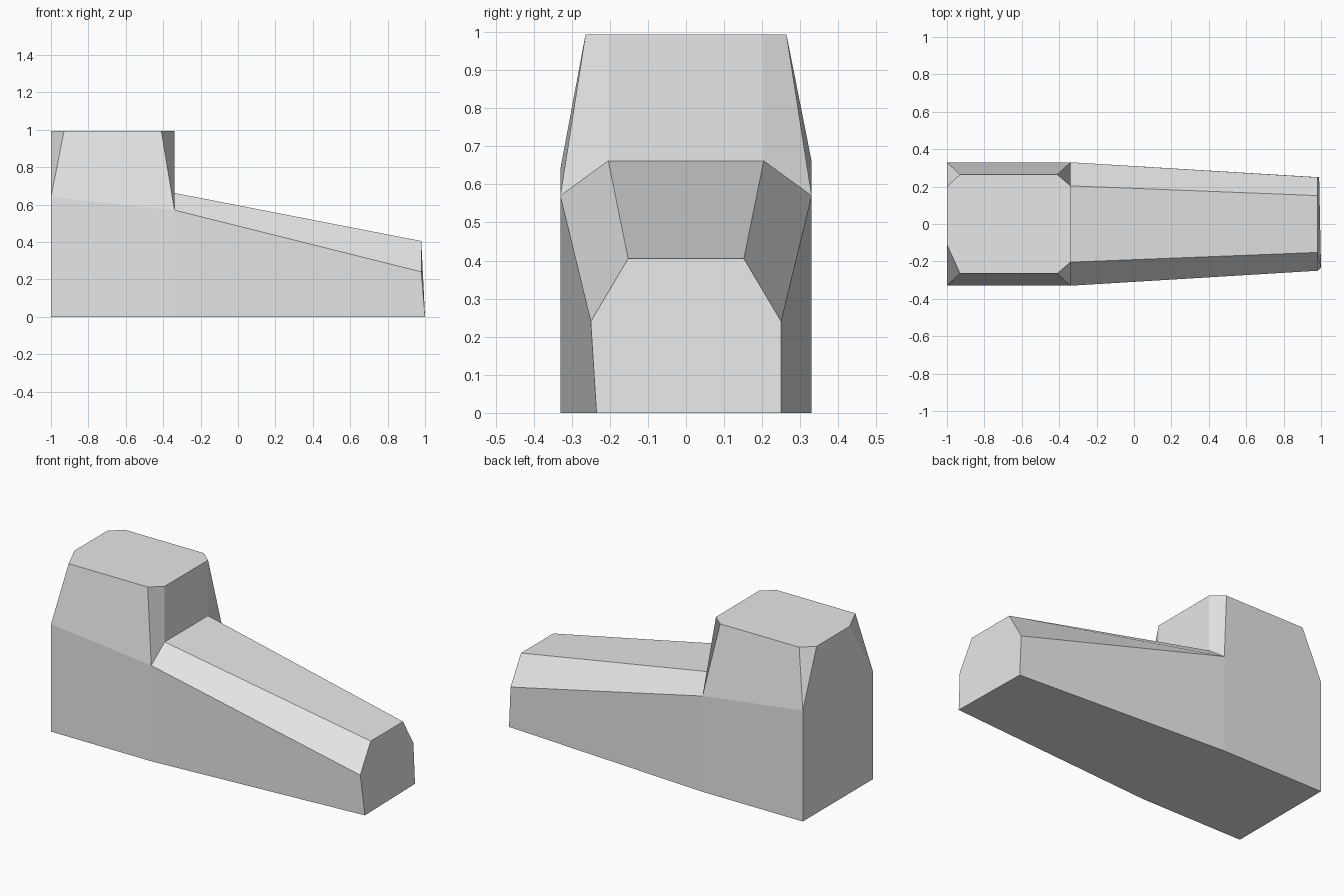
import bpy
import bmesh

cube = bpy.data.objects.get("Cube")
if cube:
    bpy.data.objects.remove(cube, do_unlink=True)

grey = bpy.data.materials.new("plain grey")
grey.use_nodes = True
grey.diffuse_color = (0.8, 0.8, 0.8, 1)
grey.node_tree.nodes["Principled BSDF"].inputs["Base Color"].default_value = (0.8, 0.8, 0.8, 1)

# Corner points of one side, mirrored in y
half = {
    "rear_base": (-1, 0.33, 0),
    "mid_base": (-0.34, 0.33, 0),
    "nose_base": (0.99, 0.25, 0),
    "rear_belt": (-1, 0.33, 0.66),
    "mid_belt": (-0.34, 0.33, 0.57),
    "nose_belt": (0.98, 0.25, 0.24),
    "hood_rear": (-0.34, 0.204, 0.662),
    "hood_nose": (0.98, 0.152, 0.405),
    "roof_rear": (-1, 0.20, 0.993),
    "roof_rear_side": (-0.93, 0.264, 0.993),
    "roof_front_side": (-0.41, 0.264, 0.993),
    "roof_front": (-0.34, 0.204, 0.993),
}
left = dict(half)
right = {name: (x, -y, z) for name, (x, y, z) in half.items()}

# The right side is slightly uneven
right.update(
    rear_belt=(-1, -0.33, 0.64),
    roof_rear=(-1, -0.11, 0.993),
    nose_base=(1, -0.235, 0),
)

# Faces of each side: walls, hood bevel, cabin slope and corner bevels
side_faces = [
    "rear_base mid_base mid_belt rear_belt",
    "mid_base nose_base nose_belt mid_belt",
    "mid_belt nose_belt hood_nose hood_rear",
    "rear_belt mid_belt roof_front_side roof_rear_side",
    "rear_belt roof_rear_side roof_rear",
    "mid_belt hood_rear roof_front roof_front_side",
]
# Outlines that run up one side and back down the other
spanning_faces = [
    "rear_base rear_belt roof_rear",
    "roof_rear roof_rear_side roof_front_side roof_front",
    "hood_rear roof_front",
    "hood_rear hood_nose",
    "nose_base nose_belt hood_nose",
    "rear_base mid_base nose_base",
]

bm = bmesh.new()
sides = [{n: bm.verts.new(p) for n, p in side.items()} for side in (left, right)]
for side in sides:
    for names in side_faces:
        bm.faces.new([side[n] for n in names.split()])
for names in spanning_faces:
    path = names.split()
    bm.faces.new([sides[0][n] for n in path] + [sides[1][n] for n in reversed(path)])
bmesh.ops.recalc_face_normals(bm, faces=bm.faces)

mesh = bpy.data.meshes.new("cab_and_hood_body")
bm.to_mesh(mesh)
bm.free()
mesh.materials.append(grey)
body = bpy.data.objects.new("cab_and_hood_body", mesh)
bpy.context.collection.objects.link(body)
